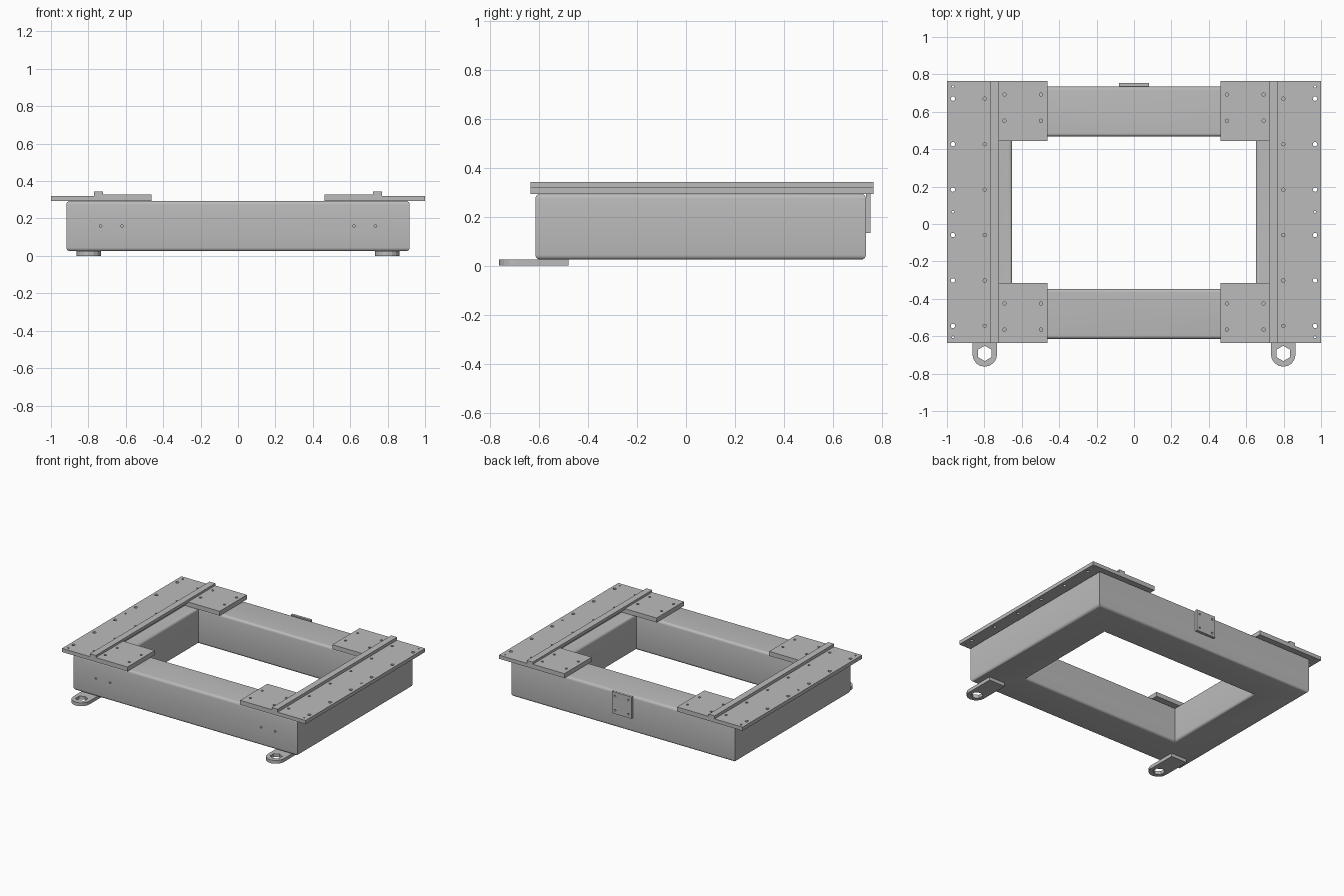
import bpy, bmesh, math
from mathutils import Matrix, Vector

if "Cube" in bpy.data.objects:
    bpy.data.objects.remove(bpy.data.objects["Cube"], do_unlink=True)

steel = bpy.data.materials.new("steel_grey")
steel.use_nodes = True
GREY = (0.5, 0.5, 0.5, 1)
steel.diffuse_color = GREY
steel.node_tree.nodes["Principled BSDF"].inputs["Base Color"].default_value = GREY


def make(name, bm):
    bmesh.ops.recalc_face_normals(bm, faces=bm.faces)
    mesh = bpy.data.meshes.new(name)
    bm.to_mesh(mesh)
    bm.free()
    mesh.materials.append(steel)
    ob = bpy.data.objects.new(name, mesh)
    bpy.context.collection.objects.link(ob)
    return ob


def box(name, lo, hi):
    lo, hi = Vector(lo), Vector(hi)
    bm = bmesh.new()
    bmesh.ops.create_cube(bm, size=1, matrix=Matrix.Translation((lo + hi) / 2)
                          @ Matrix.Diagonal(hi - lo).to_4x4())
    return make(name, bm)


def drill(ob, holes, axis="Z", depth=0.1, sides=12):
    """Cut round holes, each given as (centre, radius)."""
    turn = Matrix.Rotation(math.pi / 2, 4, "X") if axis == "Y" else Matrix()
    bm = bmesh.new()
    for centre, r in holes:
        bmesh.ops.create_cone(bm, cap_ends=True, segments=sides, radius1=r, radius2=r,
                              depth=depth, matrix=Matrix.Translation(centre) @ turn)
    cutter = make("drill_cutter", bm)
    cutter.hide_render = True
    mod = ob.modifiers.new("holes", "BOOLEAN")
    mod.operation, mod.solver, mod.object = "DIFFERENCE", "EXACT", cutter
    graph = bpy.context.evaluated_depsgraph_get()
    cut = bpy.data.meshes.new_from_object(ob.evaluated_get(graph))
    ob.modifiers.clear()
    ob.data = cut
    bpy.data.objects.remove(cutter, do_unlink=True)


# Mitred frame: a rounded box section swept round four corners
X, FRONT, BACK = 0.918, -0.615, 0.735
WIDTH, BOTTOM, TOP, R = 0.267, 0.025, 0.294, 0.02
section = []
for k, (d, z) in enumerate([(WIDTH - R, TOP - R), (R, TOP - R),
                            (R, BOTTOM + R), (WIDTH - R, BOTTOM + R)]):
    for i in range(5):
        a = (k + i / 4) * math.pi / 2
        section.append((d + R * math.cos(a), z + R * math.sin(a)))
bm = bmesh.new()
rings = []
for sx, y, sy in [(-1, FRONT, 1), (1, FRONT, 1), (1, BACK, -1), (-1, BACK, -1)]:
    rings.append([bm.verts.new((sx * (X - d), y + sy * d, z)) for d, z in section])
n = len(section)
for k in range(4):
    a, b = rings[k], rings[(k + 1) % 4]
    for i in range(n):
        bm.faces.new((a[i], a[(i + 1) % n], b[(i + 1) % n], b[i]))
frame = make("box_section_frame", bm)
drill(frame, [((s * x, FRONT, 0.16), 0.007) for s in (-1, 1) for x in (0.62, 0.735)],
      axis="Y", depth=0.08)
bpy.ops.object.select_all(action="DESELECT")
frame.select_set(True)
bpy.context.view_layer.objects.active = frame
bpy.ops.object.shade_smooth_by_angle(angle=math.radians(30))

Y0, Y1 = -0.635, 0.765


def span(s, x0, x1):
    return sorted((s * x0, s * x1))


for s, side in ((-1, "right"), (1, "left")):
    # Long drilled rail plate
    a, b = span(s, 0.748, 1)
    plate = box(side + "_rail_plate", (a, Y0, TOP), (b, Y1, 0.321))
    holes = []
    for i in range(6):
        y = 0.67 - i * 0.243
        holes += [((s * 0.968, y, 0.31), 0.012), ((s * 0.798, y, 0.31), 0.009)]
    holes += [((s * 0.968, y, 0.31), 0.006) for y in (0.735, 0.065, -0.605)]
    drill(plate, holes)

    # Guide bar along the plate joint
    a, b = span(s, 0.722, 0.77)
    box(side + "_guide_bar", (a, Y0, 0.321), (b, Y1, 0.343))

    # Corner pads
    a, b = span(s, 0.462, 0.748)
    for end, y0, y1 in (("front", Y0, -0.315), ("back", 0.445, Y1)):
        pad = box(f"{side}_{end}_corner_pad", (a, y0, TOP), (b, y1, 0.327))
        mid = (y0 + y1) / 2 + (-0.02 if end == "front" else 0.017)
        drill(pad, [((s * x, mid + t, 0.31), 0.009)
                    for x in (0.497, 0.693) for t in (-0.07, 0.07)])

    # Lifting lug with rounded nose
    cx, cy, r = s * 0.798, -0.697, 0.066
    outline = [(cx + r, -0.48), (cx - r, -0.48)]
    outline += [(cx - r * math.cos(t * math.pi / 8), cy - r * math.sin(t * math.pi / 8))
                for t in range(9)]
    bm = bmesh.new()
    face = bm.faces.new([bm.verts.new((x, y, 0)) for x, y in outline])
    top = bmesh.ops.extrude_face_region(bm, geom=[face])["geom"]
    bmesh.ops.translate(bm, vec=(0, 0, BOTTOM),
                        verts=[v for v in top if isinstance(v, bmesh.types.BMVert)])
    lug = make(side + "_lifting_lug", bm)
    drill(lug, [((cx, cy + 0.005, 0.012), 0.041)], sides=6)

# Small drilled plate on the back
back = box("back_plate", (-0.08, BACK, 0.133), (0.08, 0.754, TOP))
drill(back, [((x, BACK, z), 0.007) for x in (-0.055, 0.055) for z in (0.16, 0.265)], axis="Y")
